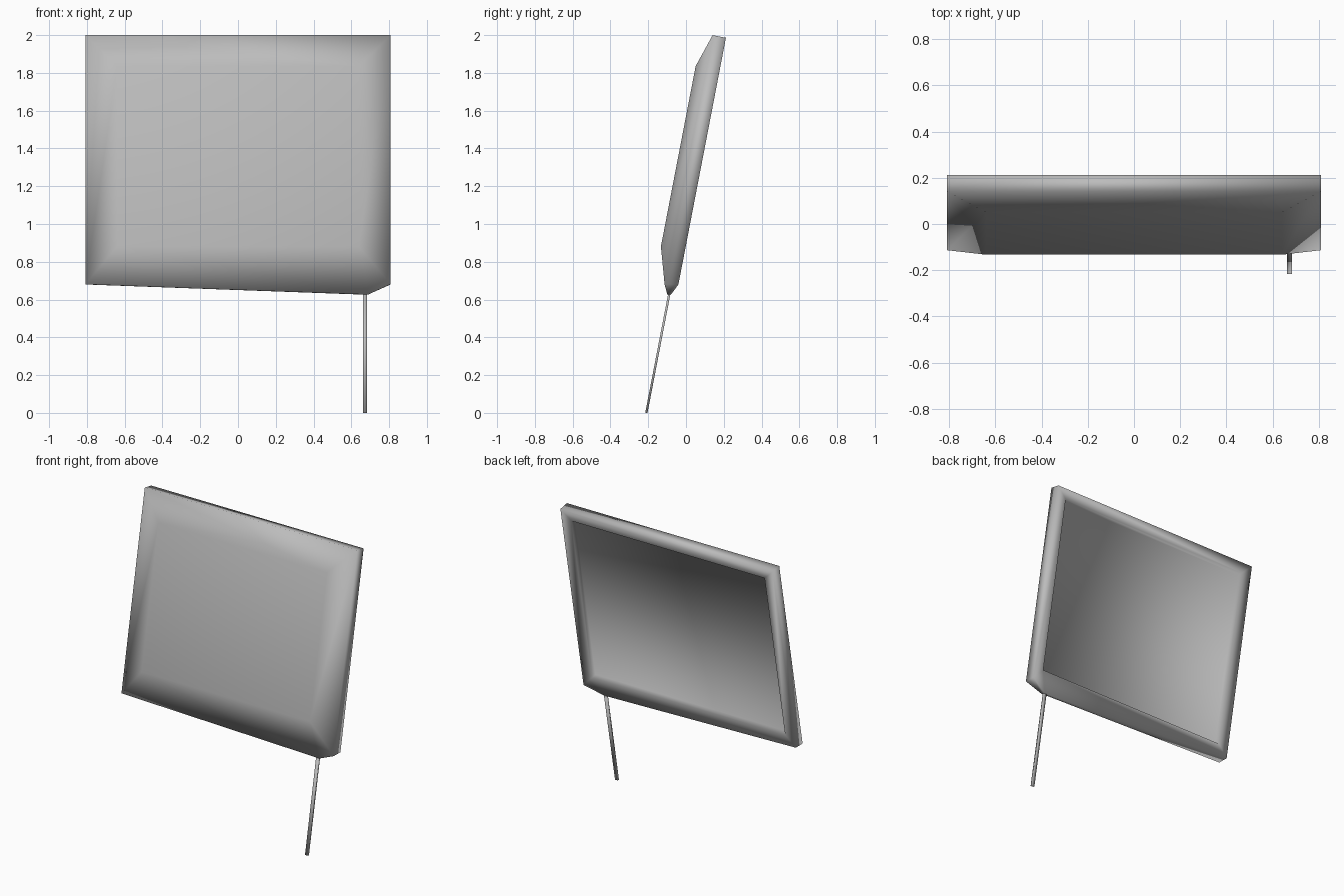
import bpy, bmesh, math
from mathutils import Matrix, Vector

cube = bpy.data.objects.get("Cube")
if cube:
    bpy.data.objects.remove(cube)

grey = bpy.data.materials.new("plain_grey")
grey.use_nodes = True
grey.diffuse_color = (0.5, 0.5, 0.5, 1)
grey.node_tree.nodes["Principled BSDF"].inputs["Base Color"].default_value = grey.diffuse_color

# Everything leans back: local x stays, local -y is the depth, local z runs up the panel
TILT = Matrix.Rotation(-math.radians(10.9), 4, 'X')


def finish(name, bm):
    bmesh.ops.recalc_face_normals(bm, faces=bm.faces)
    bm.transform(TILT)
    for f in bm.faces:
        f.smooth = True
    mesh = bpy.data.meshes.new(name)
    bm.to_mesh(mesh)
    bm.free()
    mesh.materials.append(grey)
    obj = bpy.data.objects.new(name, mesh)
    bpy.context.collection.objects.link(obj)
    return obj


def ring(bm, half_width, depth, low, high, corner=None):
    """Rectangle loop; corner adds the dropped point above the rod."""
    pts = [(-half_width, -depth, low), (half_width, -depth, low),
           (half_width, -depth, high), (-half_width, -depth, high)]
    if corner:
        pts.insert(1, corner)
    return [bm.verts.new(p) for p in pts]


def bridge(bm, a, b):
    """Join two loops; a four point loop doubles up its rod-side corner."""
    a, b = [[r[0], r[1]] + r[1:] if len(r) == 4 else r for r in (a, b)]
    n = len(a)
    for i in range(n):
        j = (i + 1) % n
        quad = list(dict.fromkeys([a[i], a[j], b[j], b[i]]))
        if len(quad) > 2:
            bm.faces.new(quad)


# Panel: bulged front, rim, thin back frame and recessed rear face
bm = bmesh.new()
front = ring(bm, 0.64, 0.297, 0.84, 1.812)
rim = ring(bm, 0.808, 0.24, 0.647, 1.99, (0.69, -0.216, 0.597))
back = ring(bm, 0.808, 0.168, 0.66, 1.99, (0.68, -0.197, 0.599))
lip = ring(bm, 0.735, 0.17, 0.735, 1.92)
screen = ring(bm, 0.725, 0.195, 0.745, 1.91)
loops = [front, rim, back, lip, screen]
for a, b in zip(loops, loops[1:]):
    if len(a) == len(b) == 4:
        for i in range(4):
            j = (i + 1) % 4
            bm.faces.new([a[i], a[j], b[j], b[i]])
    else:
        bridge(bm, a, b)
bm.faces.new(front)
bm.faces.new(screen)
finish("panel_shell", bm)

# Thin support rod under the dropped corner
bm = bmesh.new()
bottom, top = -0.04, 0.62
size = Matrix.Diagonal(Vector((0.022, 0.012, top - bottom, 1)))
place = Matrix.Translation((0.672, -0.206, (top + bottom) / 2))
bmesh.ops.create_cube(bm, size=1, matrix=place @ size)
finish("support_rod", bm)
